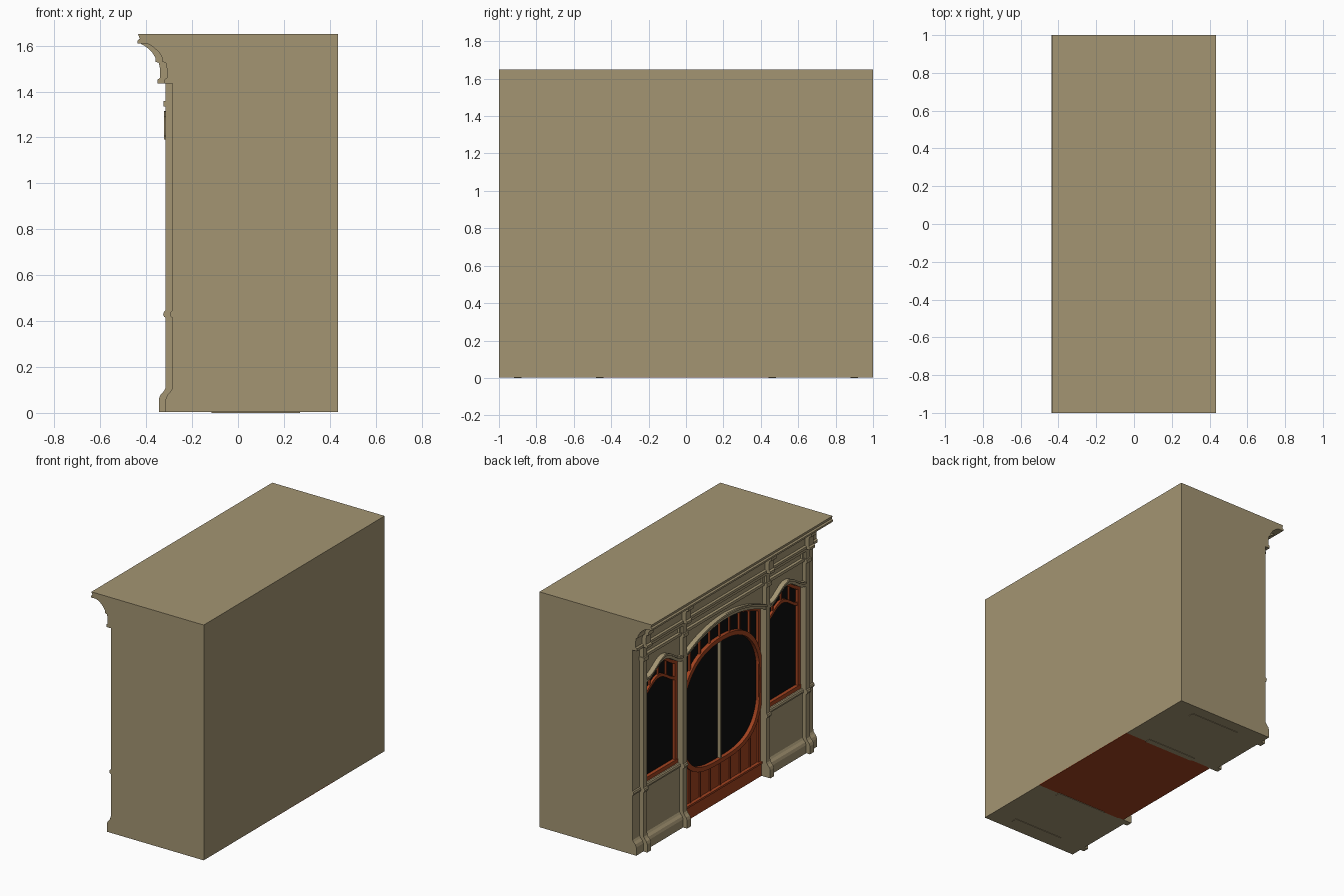
import bpy, bmesh, math

if "Cube" in bpy.data.objects:
    bpy.data.objects.remove(bpy.data.objects["Cube"])

def material(name, rgb):
    m = bpy.data.materials.new(name)
    m.diffuse_color = (*rgb, 1)
    m.use_nodes = True
    m.node_tree.nodes["Principled BSDF"].inputs["Base Color"].default_value = m.diffuse_color
    return m

TAN = material("tan_paint", (0.37, 0.30, 0.17))
RED = material("red_wood", (0.36, 0.055, 0.014))
BLACK = material("dark_glass", (0.004, 0.004, 0.004))

def prism(name, pts, axis, a, b, mat):
    """axis 'y': pts are (x, z); axis 'x': pts are (y, z). Extruded from a to b."""
    bm = bmesh.new()
    put = (lambda p, d: (p[0], d, p[1])) if axis == 'y' else (lambda p, d: (d, p[0], p[1]))
    lo = [bm.verts.new(put(p, a)) for p in pts]
    hi = [bm.verts.new(put(p, b)) for p in pts]
    bm.faces.new(lo)
    bm.faces.new(hi)
    n = len(pts)
    for i in range(n):
        j = (i + 1) % n
        bm.faces.new((lo[i], lo[j], hi[j], hi[i]))
    bmesh.ops.recalc_face_normals(bm, faces=bm.faces)
    me = bpy.data.meshes.new(name)
    bm.to_mesh(me)
    bm.free()
    me.materials.append(mat)
    ob = bpy.data.objects.new(name, me)
    bpy.context.collection.objects.link(ob)
    return ob

def box(name, x0, x1, y0, y1, z0, z1, mat):
    return prism(name, [(y0, z0), (y1, z0), (y1, z1), (y0, z1)], 'x', x0, x1, mat)

def ys(y0, y1, n=24):
    return [y0 + (y1 - y0) * i / n for i in range(n + 1)]

def band(name, y0, y1, low, high, x0, x1, mat):
    """Strip between two height curves."""
    s = ys(y0, y1)
    pts = [(y, low(y)) for y in s] + [(y, high(y)) for y in reversed(s)]
    return prism(name, pts, 'x', x0, x1, mat)

def moulding(name, profile, y0, y1, back=-0.24, shift=0.0):
    pts = [(x + shift, z) for x, z in profile]
    pts += [(back, pts[-1][1]), (back, pts[0][1])]
    return prism(name, pts, 'y', y0, y1, TAN)

PILASTER = [(-.345, 0.003), (-.345, .06), (-.338, .078), (-.325, .092), (-.317, .105), (-.315, .12),
            (-.315, .415), (-.322, .418), (-.326, .43), (-.322, .442), (-.315, .447)]
CORNICE = [(-.35, 1.435), (-.35, 1.452), (-.34, 1.46), (-.34, 1.50), (-.345, 1.525), (-.36, 1.53),
           (-.36, 1.548), (-.375, 1.572), (-.40, 1.595), (-.43, 1.612)]
BACK, WALL, GLASS = .435, -.285, -.25

# main body, with the red floor of the entrance bay and runners beneath
box("body", -.245, BACK, -1, 1, .006, 1.65, TAN)
box("entrance_floor", -.27, BACK, -.445, .445, .003, .008, RED)
for s in (-1, 1):
    box("bay_floor", -.245, BACK, s * .445, s * 1, .003, .008, TAN)
    for c in (.46, .9):
        box("runner", -.115, .27, s * c - .02, s * c + .02, 0, .004, TAN)

# cornice: continuous cove plus top slab
moulding("cornice_cove", CORNICE, -1, 1, shift=.03)
moulding("cornice_slab", [(-.437, 1.61), (-.437, 1.622), (-.428, 1.63), (-.435, 1.65)], -1, 1)

for s in (-1, 1):
    # pilasters with brackets
    for c in (.46, .9):
        moulding("pilaster", PILASTER + [(-.315, 1.44)], s * c - .021, s * c + .021)
        moulding("bracket", CORNICE, s * c - .027, s * c + .027)
        box("pilaster_cap", -.325, WALL, s * c - .026, s * c + .026, 1.335, 1.36, TAN)
    # end strips and low walls under the windows
    moulding("end_strip", PILASTER + [(-.315, 1.44)], s * .915, s * 1, shift=.03)
    moulding("stall_riser", PILASTER, s * .475, s * .885, shift=.03)

# arch heights
def side_arch(y):
    u = (abs(y) - .48) / .40
    return 1.17 + .085 * (1 - math.cos(2 * math.pi * u)) / 2

def door_arch(y):
    return 1.175 + .105 * (1 - (abs(y) / .44) ** 2)

def frieze(y0, y1):
    """Raised panel frame under the cornice."""
    box("frieze_rail", -.305, WALL, y0, y1, 1.345, 1.365, TAN)
    box("frieze_rail", -.315, WALL, y0, y1, 1.415, 1.44, TAN)
    for a, b in ((y0, y0 + .02), (y1 - .02, y1)):
        box("frieze_end", -.30, WALL, a, b, 1.36, 1.42, TAN)

def arch_head(y0, y1, f):
    """Wall above an opening and its projecting hood."""
    band("wall_head", y0, y1, f, lambda y: 1.44, WALL, -.24, TAN)
    band("arch_hood", y0, y1, f, lambda y: f(y) + .032, -.312, WALL, TAN)
    band("arch_hood_lip", y0, y1, lambda y: f(y) + .022, lambda y: f(y) + .036, -.322, -.31, TAN)
    band("head_frame", y0, y1, lambda y: f(y) - .025, f, -.27, -.245, RED)

# side windows
for s in (-1, 1):
    y0, y1 = sorted((s * .48, s * .88))
    arch_head(y0, y1, side_arch)
    frieze(y0, y1)
    band("window_glass", y0, y1, lambda y: .445, side_arch, GLASS, -.244, BLACK)
    box("window_sill", -.275, -.245, y0, y1, .447, .475, RED)
    for a, b in ((y0, y0 + .027), (y1 - .027, y1)):
        box("window_stile", -.27, -.245, a, b, .447, 1.165, RED)
    band("window_transom", y0, y1, lambda y: side_arch(y) - .14, lambda y: side_arch(y) - .118,
         -.268, -.245, RED)
    for k in (-1, 0, 1):
        c = s * .68 + k * .09
        box("window_muntin", -.262, -.245, c - .005, c + .005, side_arch(c) - .13, side_arch(c) - .01, RED)

# entrance: arch, glass and stiles
arch_head(-.44, .44, door_arch)
frieze(-.44, .44)
band("door_glass", -.44, .44, lambda y: .1, door_arch, GLASS, -.244, BLACK)
for s in (-1, 1):
    box("door_stile", -.27, -.245, s * .415, s * .44, .09, 1.18, RED)

# oval door opening
A = .425
def oval_top(y, d=0.0):
    return .70 + (.415 + d) * max(0, 1 - (abs(y) / (A + d)) ** 2.3) ** (1 / 2.3)

def oval_low(y, d=0.0):
    return .70 - (.405 + d) * max(0, 1 - (abs(y) / (A + d)) ** 3) ** (1 / 3)

def half_ring(name, f):
    t = [math.sin(math.pi * (i / 36 - .5)) for i in range(37)]
    inner = [(A * k, f(A * k)) for k in t]
    outer = [((A + .03) * k, f((A + .03) * k, .03)) for k in reversed(t)]
    prism(name, inner + outer, 'x', -.276, -.245, RED)

half_ring("oval_frame_top", oval_top)
half_ring("oval_frame_bottom", oval_low)
band("door_panel", -.44, .44, lambda y: .01, lambda y: oval_low(y, .015), -.26, -.245, RED)
box("kick_plate", -.278, -.245, -.44, .44, .003, .095, RED)
box("kick_plate_cap", -.284, -.245, -.44, .44, .09, .104, RED)
box("meeting_bar", -.272, -.245, -.006, .006, .295, 1.115, TAN)

# fanlight bars and panel battens
for k in range(-3, 4):
    c = k * .11
    box("fanlight_bar", -.265, -.245, c - .005, c + .005, oval_top(c, .02), door_arch(c) - .01, RED)
    box("panel_batten", -.267, -.255, c - .006, c + .006, .1, oval_low(c, .02), RED)
